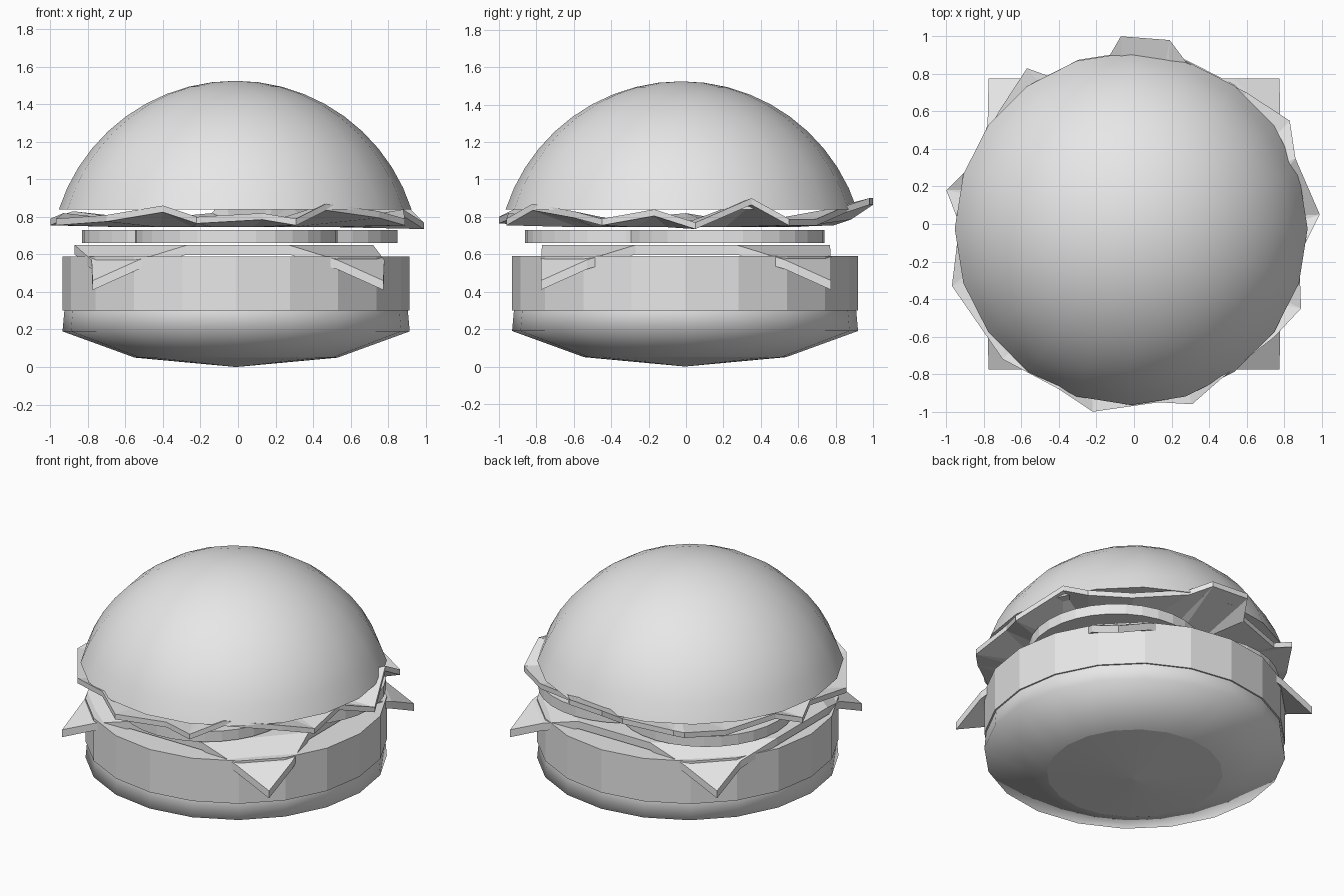
import bpy
import bmesh
from math import sin, cos, pi, asin

cube = bpy.data.objects.get("Cube")
if cube:
    bpy.data.objects.remove(cube, do_unlink=True)

# One plain grey for the whole model
grey = bpy.data.materials.new("plain grey")
grey.use_nodes = True
colour = (0.8, 0.8, 0.8, 1)
grey.diffuse_color = colour
for node in grey.node_tree.nodes:
    if node.type == 'BSDF_PRINCIPLED':
        node.inputs["Base Color"].default_value = colour


def finish(name, bm):
    """Turn a bmesh into a named, coloured object."""
    bmesh.ops.recalc_face_normals(bm, faces=bm.faces[:])
    mesh = bpy.data.meshes.new(name)
    bm.to_mesh(mesh)
    bm.free()
    mesh.materials.append(grey)
    obj = bpy.data.objects.new(name, mesh)
    bpy.context.collection.objects.link(obj)
    return obj


def lathe(name, profile, centre, sides=20, smooth_bands=()):
    """Spin a (radius, height) profile; radius zero makes a pole."""
    bm = bmesh.new()
    cx, cy = centre
    rings = []
    for radius, z in profile:
        if radius == 0:
            rings.append([bm.verts.new((cx, cy, z))] * sides)
        else:
            rings.append([bm.verts.new((cx + radius * cos(2 * pi * i / sides),
                                        cy + radius * sin(2 * pi * i / sides), z))
                          for i in range(sides)])
    for band, (low, high) in enumerate(zip(rings, rings[1:])):
        for i in range(sides):
            j = (i + 1) % sides
            corners = list(dict.fromkeys((low[i], low[j], high[j], high[i])))
            bm.faces.new(corners).smooth = band in smooth_bands
    return finish(name, bm)


def disc(name, radius, bottom, top, centre, sides):
    return lathe(name, [(0, bottom), (radius, bottom), (radius, top), (0, top)],
                 centre, sides)


def thicken(bm, depth):
    """Extrude an open sheet straight down into a slab."""
    result = bmesh.ops.extrude_face_region(bm, geom=bm.faces[:], use_keep_orig=True)
    moved = [g for g in result["geom"] if isinstance(g, bmesh.types.BMVert)]
    bmesh.ops.translate(bm, verts=moved, vec=(0, 0, -depth))


# Bottom bun: shallow bowl with a nearly flat base
lathe("bottom_bun", [(0, 0), (0.54, 0.05), (0.925, 0.19), (0.915, 0.3), (0, 0.3)],
      (-0.01, -0.005), smooth_bands=(1, 2))

# Patty
disc("patty", 0.925, 0.3, 0.59, (-0.01, -0.005), 20)

# Cheese: square slice with four drooping corners
bm = bmesh.new()
middle = []
for sx, sy in ((1, 1), (-1, 1), (-1, -1), (1, -1)):
    bulge = 0.72 if sx > 0 else 0.87
    side_fold, end_fold, side_mid, end_mid, tip = [
        bm.verts.new((sx * x, sy * y, z)) for x, y, z in (
            (bulge, 0.27, 0.65), (0.27, 0.77, 0.65),
            (0.78, 0.53, 0.57), (0.53, 0.775, 0.57), (0.775, 0.775, 0.46))]
    bm.faces.new((side_fold, side_mid, end_mid, end_fold))
    bm.faces.new((side_mid, tip, end_mid))
    middle += [side_fold, end_fold] if sx * sy > 0 else [end_fold, side_fold]
bm.faces.new(middle)
bmesh.ops.recalc_face_normals(bm, faces=bm.faces[:])
thicken(bm, 0.05)
finish("cheese", bm)

# Three overlapping tomato slices
for label, centre in (("front", (-0.01, -0.32)),
                      ("right", (-0.29, 0.2)),
                      ("left", (0.31, 0.2))):
    disc(label + "_tomato", 0.54, 0.66, 0.73, centre, 32)

# Lettuce: ragged wavy leaf, rim listed around the edge
rim = [(.99, .05, .77), (.86, .35, .9), (.83, .55, .79), (.6, .7, .79),
       (.28, .86, .86), (.19, .98, .9), (-.07, 1, .9), (-.14, .88, .82),
       (-.46, .79, .79), (-.57, .83, .82), (-.72, .6, .79), (-.88, .3, .83),
       (-1, .18, .79), (-.93, 0, .82), (-.97, -.33, .79), (-.7, -.72, .81),
       (-.4, -.88, .86), (-.22, -1, .8), (.13, -.95, .82), (.31, -.96, .79),
       (.47, -.82, .87), (.75, -.6, .83), (.89, -.45, .79), (.88, -.17, .84)]
bm = bmesh.new()
centre = bm.verts.new((0, 0, 0.78))
outer = [bm.verts.new(p) for p in rim]
inner = [bm.verts.new((x * 0.6, y * 0.6, 0.78)) for x, y, z in rim]
for i in range(len(rim)):
    j = (i + 1) % len(rim)
    bm.faces.new((inner[i], outer[i], outer[j]))
    bm.faces.new((inner[i], outer[j], inner[j]))
    bm.faces.new((centre, inner[i], inner[j]))
thicken(bm, 0.035)
finish("lettuce", bm)

# Top bun: smooth spherical cap with a flat underside
ball, base, peak, steps = 0.987, 0.84, 1.525, 10
spread = pi - asin(0.94 / ball) if base < peak - ball else asin(0.94 / ball)
dome = [(0, base)]
for k in range(steps):
    angle = spread * (1 - k / steps)
    dome.append((ball * sin(angle), peak - ball + ball * cos(angle)))
dome.append((0, peak))
lathe("top_bun", dome, (-0.015, -0.025), smooth_bands=range(1, steps + 1))
